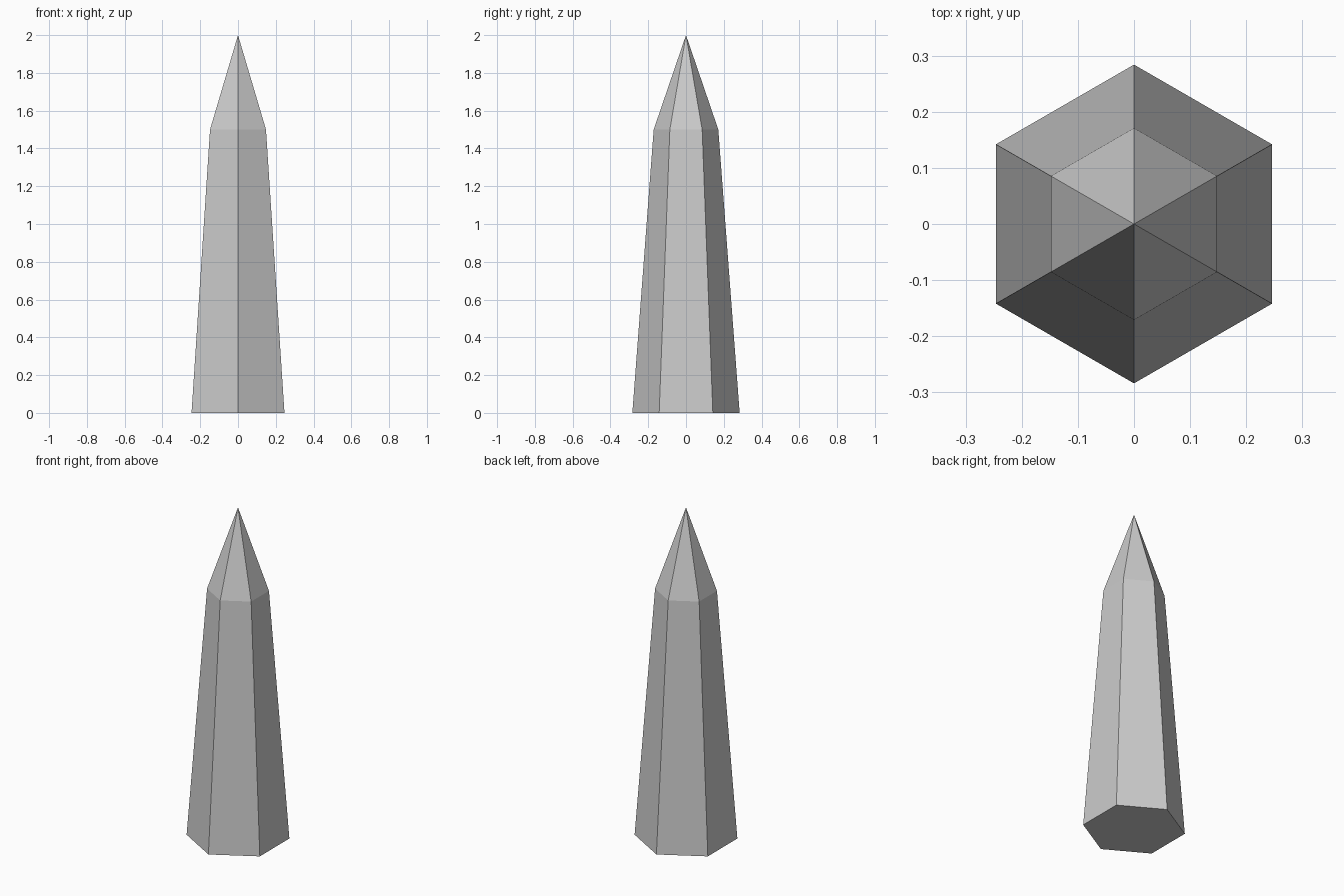
import bpy, bmesh
from math import sin, cos, tau

if "Cube" in bpy.data.objects:
    bpy.data.objects.remove(bpy.data.objects["Cube"])

SIDES = 6
bm = bmesh.new()


def ring(radius, z):
    # hexagon with corners on the y axis
    return [bm.verts.new((radius * sin(tau * i / SIDES), -radius * cos(tau * i / SIDES), z))
            for i in range(SIDES)]


base = ring(0.284, 0)
shoulder = ring(0.171, 1.5)
tip = bm.verts.new((0, 0, 2))

# tapered shaft and pointed cap
for i in range(SIDES):
    j = (i + 1) % SIDES
    bm.faces.new((base[i], base[j], shoulder[j], shoulder[i]))
    bm.faces.new((shoulder[i], shoulder[j], tip))

# flat underside
bm.faces.new(base[::-1])

mesh = bpy.data.meshes.new("crystal_point")
bm.to_mesh(mesh)
bm.free()
bpy.context.collection.objects.link(bpy.data.objects.new("crystal_point", mesh))
